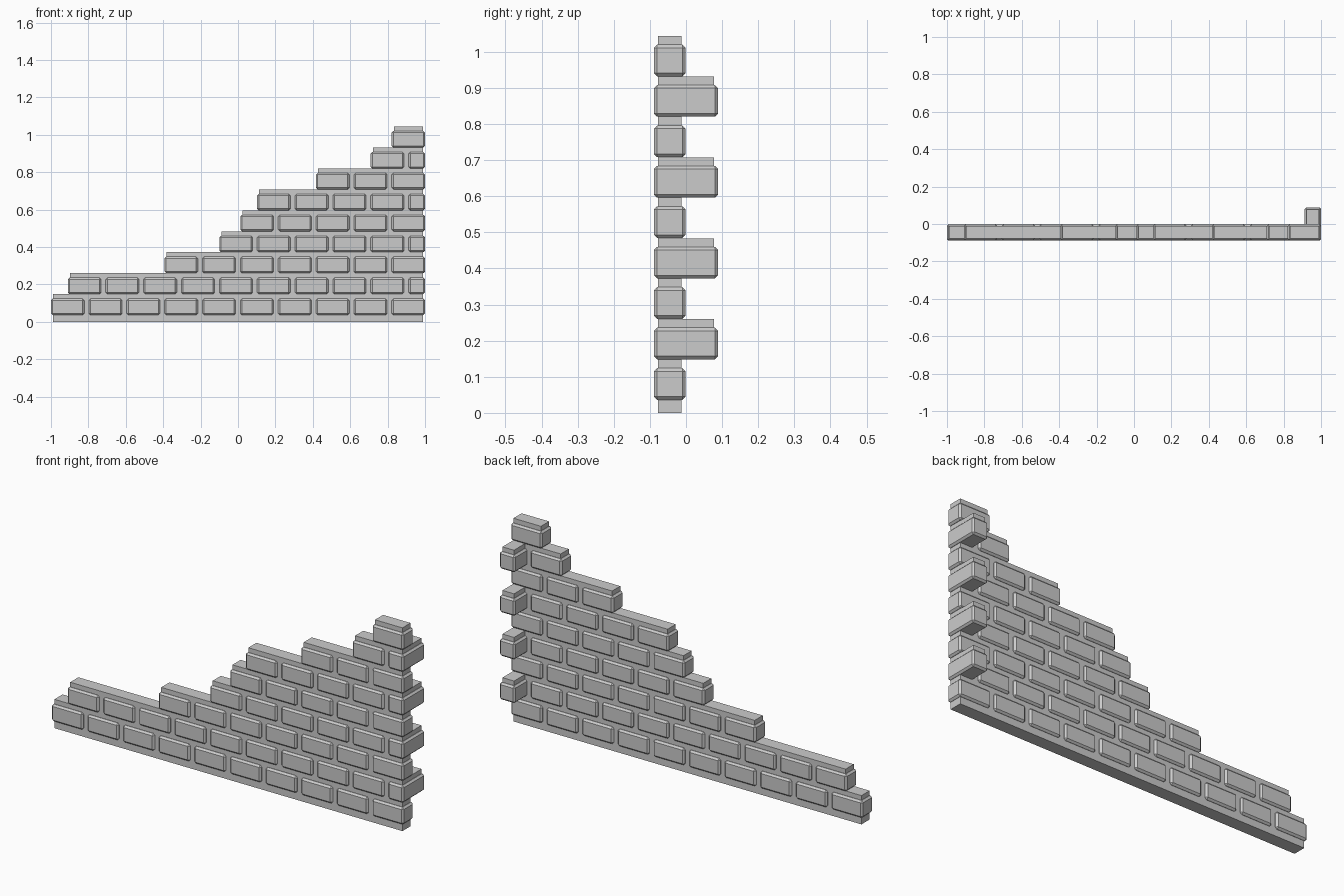
import bpy, bmesh
from mathutils import Vector

if "Cube" in bpy.data.objects:
    bpy.data.objects.remove(bpy.data.objects["Cube"])

L, D = 2.0, 0.088             # wall length, brick depth and height
BRICK = 0.178                 # brick length
PITCH = (L - BRICK) / 9       # brick spacing along the wall
GAP = PITCH - BRICK
BASE, ROW = 0.036, 0.112      # first course height, course spacing
INSET = 0.011                 # mortar set back from the brick faces
FRONT = -BRICK / 2
COUNTS = [10, 9, 7, 5, 5, 4, 3, 1, 1]   # full bricks per course


def finish(name, bm):
    bmesh.ops.recalc_face_normals(bm, faces=bm.faces)
    me = bpy.data.meshes.new(name)
    bm.to_mesh(me)
    bm.free()
    ob = bpy.data.objects.new(name, me)
    bpy.context.collection.objects.link(ob)
    return ob


def box(name, lo, hi, bevel=0.0):
    lo, hi = Vector(lo), Vector(hi)
    bm = bmesh.new()
    bmesh.ops.create_cube(bm, size=1)
    for v in bm.verts:
        v.co = Vector([(lo[i] + hi[i]) / 2 + v.co[i] * (hi[i] - lo[i]) for i in range(3)])
    if bevel:
        bmesh.ops.bevel(bm, geom=bm.edges[:], offset=bevel, segments=1,
                        affect='EDGES', profile=0.5)
    return finish(name, bm)


# Bricks: running bond, odd courses end in a header turning the corner
starts = []
for r, n in enumerate(COUNTS):
    z = BASE + r * ROW
    right = 1.0
    if r % 2:
        right = 1.0 - D - GAP
        box(f"corner_brick_{r}", (1 - D, FRONT, z), (1, -FRONT, z + D), 0.009)
        # mortar bed on the corner brick
        box(f"corner_mortar_{r}", (1 - D + INSET, FRONT + 0.03, z + 0.02),
            (1 - INSET - 0.0005, -FRONT - INSET, z + ROW - 0.0005))
    for k in range(n):
        x = right - BRICK - k * PITCH
        box(f"brick_{r}_{k}", (x, FRONT, z), (x + BRICK, FRONT + D, z + D), 0.009)
    starts.append(right - BRICK - (n - 1) * PITCH)

# Mortar core: stepped outline extruded through the wall
outline = [(1 - INSET, 0), (1 - INSET, BASE + 9 * ROW)]
for r in range(8, -1, -1):
    x = starts[r] + INSET
    outline += [(x, BASE + (r + 1) * ROW), (x, BASE + r * ROW if r else 0)]
bm = bmesh.new()
face = bm.faces.new([bm.verts.new((x, FRONT + INSET, z)) for x, z in outline])
ext = bmesh.ops.extrude_face_region(bm, geom=[face])
bmesh.ops.translate(bm, vec=(0, D - 2 * INSET, 0),
                    verts=[g for g in ext["geom"] if isinstance(g, bmesh.types.BMVert)])
finish("mortar_core", bm)
